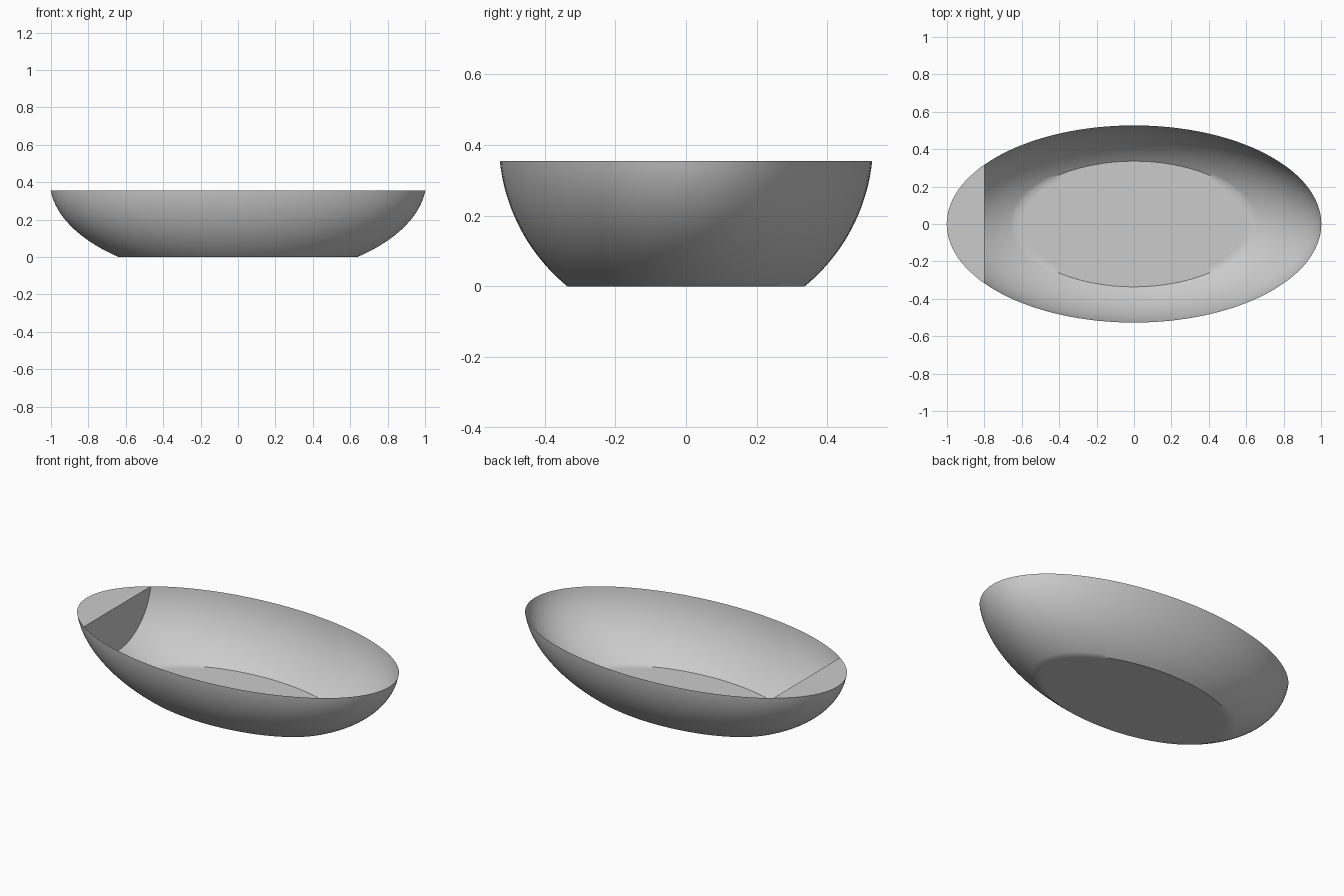
import bpy
import bmesh
import math

cube = bpy.data.objects.get("Cube")
if cube:
    bpy.data.objects.remove(cube, do_unlink=True)

RADIUS, CENTRE_Z, RIM_Z = 0.53, 0.41, 0.355   # sphere that the hull is cut from
STRETCH = 1.9                                 # lengthwise scale of that sphere
BULKHEAD_X = -0.8
SEGMENTS, RINGS = 128, 24

grey = bpy.data.materials.new("plain grey")
grey.use_nodes = True
colour = (0.6, 0.6, 0.6, 1)
grey.diffuse_color = colour
grey.node_tree.nodes["Principled BSDF"].inputs["Base Color"].default_value = colour


def ring(bm, radius, z):
    """One elliptical loop of vertices."""
    angles = [2 * math.pi * i / SEGMENTS for i in range(SEGMENTS)]
    return [bm.verts.new((STRETCH * radius * math.cos(a), radius * math.sin(a), z))
            for a in angles]


def hull_mesh():
    """Open shell with a flat floor; returns the mesh and its rim loop."""
    bm = bmesh.new()
    low = math.acos(CENTRE_Z / RADIUS)
    high = math.acos((CENTRE_Z - RIM_Z) / RADIUS)
    loops = [ring(bm, RADIUS * math.sin(low) * 0.93, 0)]
    for i in range(RINGS + 1):
        a = low + (high - low) * i / RINGS
        loops.append(ring(bm, RADIUS * math.sin(a), CENTRE_Z - RADIUS * math.cos(a)))
    bm.faces.new(loops[0][::-1])
    for lower, upper in zip(loops, loops[1:]):
        for i in range(SEGMENTS):
            j = (i + 1) % SEGMENTS
            bm.faces.new((lower[i], lower[j], upper[j], upper[i]))
    return bm, loops[-1]


def add_object(name, bm):
    mesh = bpy.data.meshes.new(name)
    bm.to_mesh(mesh)
    bm.free()
    obj = bpy.data.objects.new(name, mesh)
    bpy.context.collection.objects.link(obj)
    mesh.materials.append(grey)
    bpy.ops.object.select_all(action='DESELECT')
    obj.select_set(True)
    bpy.context.view_layer.objects.active = obj
    bpy.ops.object.shade_smooth_by_angle(angle=math.radians(35))
    return obj


# Oval bowl-shaped hull
bm, rim = hull_mesh()
add_object("hull", bm)

# Closed end: flat deck and upright bulkhead, trimmed to the hull
bm, rim = hull_mesh()
bm.faces.new(rim)
cut = bmesh.ops.bisect_plane(bm, geom=bm.verts[:] + bm.edges[:] + bm.faces[:],
                             plane_co=(BULKHEAD_X, 0, 0), plane_no=(1, 0, 0),
                             clear_outer=True)
edges = [e for e in cut["geom_cut"] if isinstance(e, bmesh.types.BMEdge)]
bmesh.ops.contextual_create(bm, geom=edges)
bmesh.ops.recalc_face_normals(bm, faces=bm.faces[:])
bm.normal_update()
shell = [f for f in bm.faces if f.normal.x < 0.99 and f.normal.z < 0.99]
bmesh.ops.delete(bm, geom=shell, context='FACES')
add_object("end_deck", bm)
